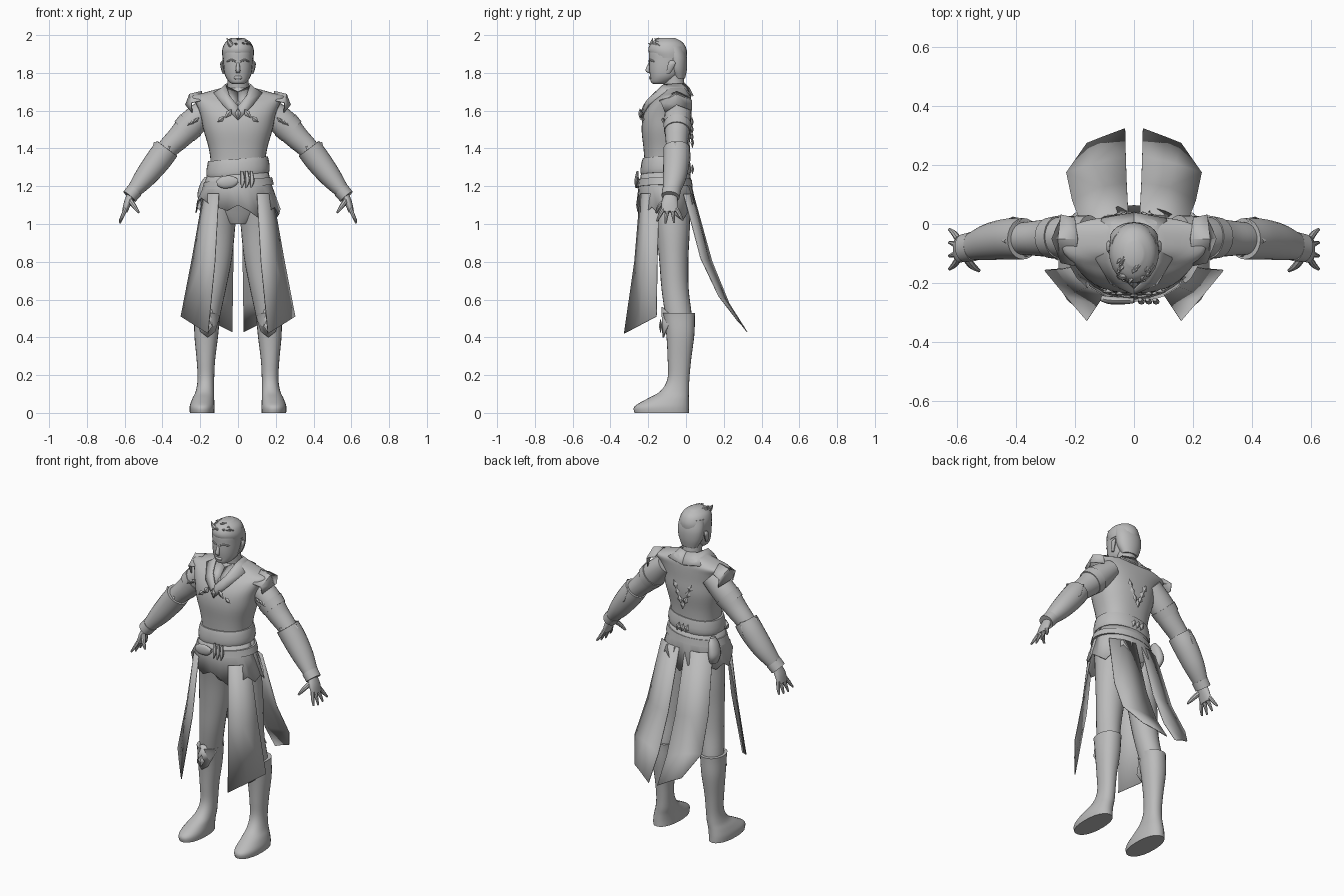
import bpy
import math
import random
from mathutils import Vector

random.seed(4)
old = bpy.data.objects.get("Cube")
if old:
    bpy.data.objects.remove(old)

CM = 0.01  # all part sizes below are written in hundredths of a unit
TAU = math.tau

grey = bpy.data.materials.new("plain grey")
grey.use_nodes = True
COLOUR = (0.5, 0.5, 0.5, 1)
grey.diffuse_color = COLOUR
grey.node_tree.nodes["Principled BSDF"].inputs["Base Color"].default_value = COLOUR


def make(name, verts, faces, mirror=False, thick=0, angle=40):
    """Mesh object with smooth shading, optional thickness and left/right copy."""
    mesh = bpy.data.meshes.new(name)
    mesh.from_pydata([Vector(v) * CM for v in verts], [], faces)
    mesh.materials.append(grey)
    mesh.shade_smooth()
    mesh.set_sharp_from_angle(angle=math.radians(angle))
    obj = bpy.data.objects.new(name, mesh)
    bpy.context.scene.collection.objects.link(obj)
    if thick:
        obj.modifiers.new("thickness", "SOLIDIFY").thickness = thick * CM
    if mirror:
        obj.modifiers.new("other side", "MIRROR").use_mirror_merge = False
    return obj


def spline(keys, steps):
    """Catmull-Rom through the key rows."""
    rows = [Vector(k) for k in keys]
    out = []
    for i in range(len(rows) - 1):
        p, q = rows[i], rows[i + 1]
        before = rows[max(i - 1, 0)]
        after = rows[min(i + 2, len(rows) - 1)]
        for s in range(steps):
            t = s / steps
            m, n = (q - before) / 2, (after - p) / 2
            out.append(p + m * t + (3 * (q - p) - 2 * m - n) * t * t
                       + (2 * (p - q) + m + n) * t ** 3)
    return out + [rows[-1]]


def tube(name, keys, level=False, power=2, sides=24, steps=4, slope=0, mirror=False):
    """Loft of rings (x, y, z, half width, half depth); level keeps rings flat."""
    rings = spline(keys, steps)
    verts, faces = [], []
    for i, ring in enumerate(rings):
        centre = ring.to_3d() if len(ring) == 3 else Vector(ring[:3])
        axis = Vector((0, 0, 1))
        if not level:
            axis = Vector(rings[min(i + 1, len(rings) - 1)][:3]) - Vector(rings[max(i - 1, 0)][:3])
            axis.normalize()
        depth = Vector((0, 1, 0))
        depth = (depth - axis * depth.dot(axis)).normalized()
        width = depth.cross(axis)
        for j in range(sides):
            c, s = math.cos(TAU * j / sides), math.sin(TAU * j / sides)
            c = math.copysign(abs(c) ** (2 / power), c)
            s = math.copysign(abs(s) ** (2 / power), s)
            p = centre + width * c * ring[3] + depth * s * ring[4]
            p.z += slope * p.x
            verts.append(p)
    for i in range(len(rings) - 1):
        for j in range(sides):
            a, b = i * sides + j, i * sides + (j + 1) % sides
            faces.append((a, b, b + sides, a + sides))
    last = len(verts) - sides
    faces.append(tuple(reversed(range(sides))))
    faces.append(tuple(range(last, last + sides)))
    return make(name, verts, faces, mirror)


def sheet(name, rows, mirror=False, thick=0.5, angle=25):
    """Cloth panel through equal rows of points."""
    n = len(rows[0])
    faces = [(i * n + j, i * n + j + 1, (i + 1) * n + j + 1, (i + 1) * n + j)
             for i in range(len(rows) - 1) for j in range(n - 1)]
    return make(name, [p for row in rows for p in row], faces, mirror, thick, angle)


def leaf(name, centre, length, lean=0, facing=-1, mirror=False):
    """Small pointed ornament, raised along its middle."""
    c, w = Vector(centre), length * 0.28
    down = Vector((math.sin(lean), 0, -math.cos(lean)))
    side = Vector((down.z, 0, -down.x))
    verts = [c - down * length / 2, c + side * w, c + down * length / 2, c - side * w,
             c + Vector((0, facing * 0.9, 0)), c - Vector((0, facing, 0))]
    faces = [(i, (i + 1) % 4, k) for i in range(4) for k in (4, 5)]
    return make(name, verts, faces, mirror, angle=20)


# Head, neck and face
tube("head", [(0, -15, 174, 2.5, 2), (0, -13.5, 175, 4.5, 5), (0, -11.5, 178, 6.6, 7.5),
              (0, -10.5, 182, 7.5, 9), (0, -10, 187, 7.8, 9.6), (0, -10, 192, 7.7, 9.4),
              (0, -10, 196, 5.8, 7), (0, -10, 198, 2, 3)], level=True, power=2.2)
tube("neck", [(0, -5, 166, 7, 6), (0, -6, 172, 5.6, 5.5), (0, -7, 180, 5.5, 5.5)], level=True)
tube("nose", [(0, -19, 185.5, .7, .8), (0, -20.3, 181.5, 1.2, 1.2), (0, -19.5, 180, 1, .8)], level=True, sides=10)
tube("lips", [(0, -18.4, 176.5, 1.5, .8), (0, -18.8, 177.5, 2.2, .9), (0, -18.6, 178.4, 1.6, .7)], level=True, sides=10)
tube("brows", [(1.2, -19.3, 186, .5, .6), (3.5, -18.8, 186.8, .6, .7), (5.8, -16.5, 186, .4, .5)],
     sides=8, mirror=True)
tube("ears", [(7.5, -9.5, 179.5, .6, 1), (8.2, -8.5, 182, .8, 1.7), (8.6, -7.5, 185, .8, 2),
              (8, -7.5, 186.5, .4, 1)], level=True, sides=10, mirror=True)

# Hair: cap, nape and swept locks
tube("hair_cap", [(0, -9, 188, 8.2, 9.3), (0, -9.8, 192, 8.4, 10.2), (0, -10, 196, 6.8, 8.4),
                  (0, -10, 198.6, 3, 4)], level=True)
tube("hair_nape", [(0, -3.5, 177, 5, 3), (0, -4.5, 182, 7.4, 5), (0, -5, 188, 8.2, 5.5),
                   (0, -7, 194, 7.5, 6)], level=True)
for k in range(26):
    a, r = random.uniform(0, TAU), random.uniform(2, 6.5)
    x, y = r * math.cos(a), -10 + 1.2 * r * math.sin(a)
    z = 198 - r * r * 0.09
    tube("hair_lock", [(x, y, z - 2, 1.6, 1.4), (x * 1.1, y - 1.2, z, 1.1, 1),
                       (x * 1.25 - 1, y - 3.2, z + .9, .1, .1)], sides=6, steps=2)
tube("front_tuft", [(-3, -17, 194, 1.8, 1.5), (-4.5, -18, 196, 1.2, 1), (-6, -17.5, 198.5, .1, .1)], sides=6)

# Vest, waist and pelvis
tube("vest", [(0, -10.8, 126, 15.5, 12), (0, -10.5, 132, 14.5, 11.5), (0, -10.5, 140, 15.5, 12),
              (0, -10.3, 150, 18.3, 13.2), (0, -9.8, 158, 20, 12.6), (0, -8, 164, 22.5, 10.8),
              (0, -6, 167.5, 24.8, 8.6), (0, -5.5, 169.5, 18, 7.5), (0, -5.5, 172, 9, 6.2)],
     level=True, power=2.4, sides=36)
tube("pelvis", [(0, -8, 100, 7, 7), (0, -8, 106, 14, 10), (0, -10, 116, 16, 12), (0, -10.5, 128, 15, 12)], level=True)
sheet("shoulder_flaps", [[(20, -14, 165), (19, -5, 170), (20, 2, 166.5)],
                         [(24.5, -13, 164), (25.5, -5, 168.5), (24.5, 3, 165)],
                         [(24, -11, 159), (27.5, -5, 163), (24, 3, 160)]], mirror=True)

# Crossed collar with raised neckline
sheet("collar", [[(0, -22.8, 162.5), (0, -24, 159), (0, -24.2, 155)],
                 [(4.5, -18.5, 168), (6, -20.5, 166), (8, -20.5, 163)],
                 [(6.8, -12, 174), (9, -13, 172), (13, -12, 169.5)],
                 [(6, -3, 174.5), (8, -1, 172), (11, 2, 169.5)],
                 [(0, -.5, 174.5), (0, 2, 172), (0, 4, 168)]], mirror=True, thick=1, angle=50)
sheet("shirt_front", [[(0, -22.5, 160), (5, -19, 167)], [(0, -13, 170), (6, -11, 173)]], mirror=True)

# Leaf ornaments on chest, back and upper arms
leaf("chest_leaf", (0, -24.4, 158.5), 6)
leaf("chest_leaf_inner", (5, -23.8, 158.5), 6, 0.6, mirror=True)
leaf("chest_leaf_outer", (9, -23, 155.5), 5, 0.9, mirror=True)
leaf("back_leaf", (0, 3.4, 143), 6, facing=1)
for k in range(3):
    leaf("back_leaf_pair", (2 + k * 1.6, 3.2, 146 + k * 4), 6, -0.35, 1, True)
for k in range(3):
    leaf("sleeve_leaf", (22 + k * 2, -12.2 + k * .4, 155 - k), 4, 0.8, mirror=True)

# Arms, bracers and hands
tube("arms", [(15, -4, 162, 6, 7), (24, -4.5, 153.5, 7.4, 7), (31, -4.8, 146, 6.4, 6.2),
              (38, -5, 139, 5.5, 5.5), (46, -6, 128, 5, 5), (56, -8, 116, 3, 3.5)], mirror=True)
tube("sleeve_hems", [(25, -4.5, 152.5, 7.8, 7.4), (28.5, -4.7, 149, 7.3, 6.9)], mirror=True, steps=1)
tube("bracers", [(37.5, -5, 140, 6.7, 7), (42, -5, 134, 6.8, 7), (49, -6, 125, 5.8, 6.2),
                 (55.5, -7.8, 117, 3.8, 4.4)], mirror=True)
tube("wrist_cuffs", [(54.5, -7.6, 118, 4.3, 5), (57.5, -8.2, 114.5, 4.2, 4.8)], mirror=True, steps=1)
sheet("bracer_points", [[(36, -11, 141), (40, -11.5, 134), (47, -11, 129)],
                        [(44.5, -6, 143.5), (46, -5, 138), (50, -5.5, 130)],
                        [(38.5, 2, 141.5), (41, 2.5, 134), (47, 0, 128)]], mirror=True)
tube("palms", [(56.5, -8, 115.5, 2.2, 3.4), (58.5, -8.6, 111, 2, 4.4), (60, -8.6, 106.5, 1.4, 4.4)], mirror=True)
for k in range(4):
    y, spread = -12 + k * 2.3, (k - 1.5) * 1.3
    tip = 100 + abs(k - 1.3) * 1.2
    tube("fingers", [(59.6, y, 108, 1.1, 1.2), (61, y + spread, 104.5, 1, 1),
                     (62.6, y + spread * 1.7, tip, .5, .5)], sides=8, steps=2, mirror=True)
tube("thumbs", [(57.5, -10.5, 113, 1.4, 1.4), (55, -14, 109.5, 1.3, 1.2), (52.5, -15.8, 106, .6, .6)],
     sides=8, mirror=True)

# Sash, belt and jagged tunic skirt
tube("sash", [(0, -10.8, 126, 16.4, 13), (0, -10.7, 128, 16.8, 13.4), (0, -10.7, 132, 16.4, 13),
              (0, -10.6, 134.5, 15.8, 12.4)], level=True, power=2.2, steps=2, slope=0.08)
tube("belt", [(0, -11, 119.5, 19, 14.6), (0, -11, 123.5, 18, 14)], level=True, steps=1, slope=0.07)
hem = [108, 105, 102, 107, 112, 107, 103, 108, 103, 108, 106, 109,
       106, 112, 114, 111, 109, 107, 110, 107, 103, 106, 109, 105]
skirt = []
for i in range(25):
    c, s = math.cos(TAU * i / 24), math.sin(TAU * i / 24)
    skirt.append([(15.5 * c, -10.7 + 12.4 * s, 130), (17.8 * c, -11 + 14 * s, 121),
                  (22.5 * c, -10 + 16.4 * s, hem[i % 24 - 0])])
sheet("tunic_skirt", skirt, angle=35)
tube("buckle", [(-11, -25.2, 121.5, 1.5, 1), (-8, -25.8, 122, 3.2, 1.4), (-3, -26, 122.5, 3, 1.2),
                (0, -26, 123, 1, .8)], sides=12)
for k in range(3):
    tube("tassel", [(2 + k * 2.5, -25.6, 128, .7, .6), (2.5 + k * 2.5, -26.4, 123, 1.2, .9),
                    (1.8 + k * 2.5, -26.6, 119, .2, .2)], sides=8)
    leaf("hip_charm", (-15 - k * 2.2, -18 + k * 3, 112 - k * 1.5), 8, 0.3)
    leaf("rear_sash_leaf", (-3 + k * 3, 3.4, 129), 6, 0.3, 1)
tube("hip_pouch", [(-17.5, -2, 110, 2, 3), (-18.5, -1.5, 115, 3, 4.5), (-17.5, -2, 121, 2.6, 4),
                   (-16.5, -2.5, 125, 1, 2)], level=True, sides=14)

# Coat tails, two in front and two behind
sheet("front_tails", [[(10, -24, 116), (15, -21, 116), (18, -14, 116)],
                      [(12, -27, 80), (19, -22.5, 80), (24, -15, 82)],
                      [(15.7, -32.5, 42), (23, -24, 46.5), (30, -15.5, 51)]], mirror=True)
sheet("back_tails", [[(2, 4, 116), (10, 3, 116), (17.5, -1, 116)],
                     [(2.5, 14, 80), (12, 12.5, 80), (21, 8, 82)],
                     [(2.8, 23, 58), (14, 20.5, 61), (23, 17.5, 62)],
                     [(3, 32.5, 43), (11, 29.5, 47), (16, 27.5, 49)]], mirror=True)

# Legs and boots
tube("trousers", [(9.5, -8.5, 112, 9, 10.5), (10.8, -7, 97, 9.2, 9), (11.8, -6.5, 82, 8.6, 7.8),
                  (13.5, -5.8, 66, 7.2, 7.2), (15.5, -4, 52, 6.2, 7), (16.5, -3, 42, 5.5, 6)],
     level=True, mirror=True)
tube("boots", [(19, -12.8, 0, 6.5, 14.5), (19, -12.8, 3.5, 6.6, 14.4), (18.4, -9.5, 7.5, 5.8, 11),
               (17.5, -6, 11.5, 4.9, 7.6), (17, -4, 18, 4.4, 5.8), (17, -3.5, 28, 4.9, 6.2),
               (16.8, -3, 41, 6.3, 7.4), (16.4, -3.5, 50, 6.7, 8.2), (16.2, -3.8, 53, 7, 8.6)],
     level=True, power=2.2, mirror=True)
sheet("knee_guards", [[(9.6, -7, 51), (12, -12, 43)], [(15.5, -13, 56), (16, -12.5, 40)],
                      [(22.5, -7, 51), (20, -11.5, 43)]], mirror=True, thick=0.8)
leaf("boot_charm", (15.8, -13.5, 46), 8, 0.1, mirror=True)
